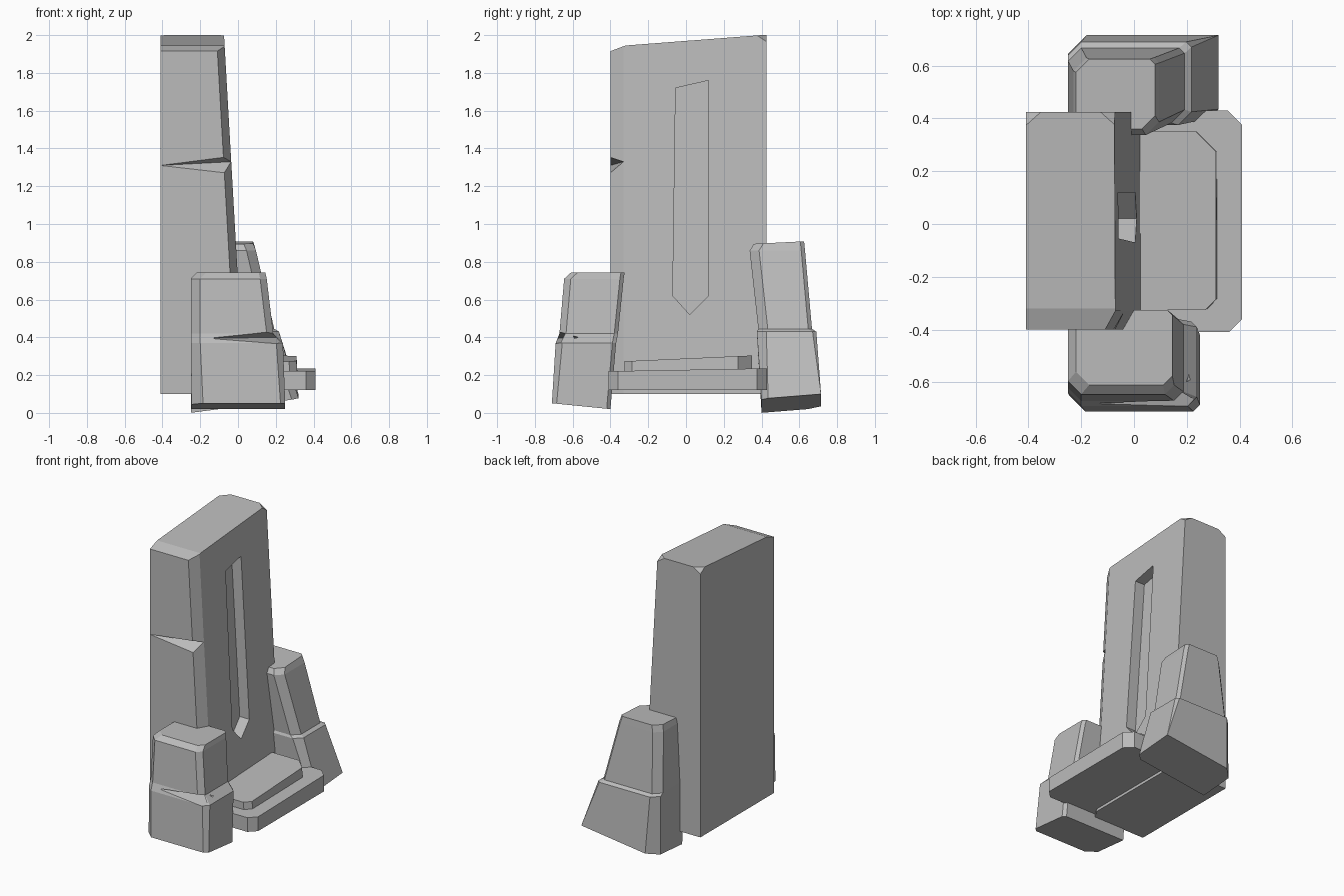
import bpy
import bmesh
from mathutils import Vector

cube = bpy.data.objects.get("Cube")
if cube:
    bpy.data.objects.remove(cube, do_unlink=True)

stone = bpy.data.materials.new("grey_stone")
stone.use_nodes = True
stone.diffuse_color = (0.5, 0.5, 0.5, 1)
for node in stone.node_tree.nodes:
    if node.type == "BSDF_PRINCIPLED":
        node.inputs["Base Color"].default_value = stone.diffuse_color
        node.inputs["Roughness"].default_value = 0.9


def ring(x0, x1, y0, y1, z, cuts=(0, 0, 0, 0), sx=0, sy=0):
    """Rectangle with cut corners (front -x, front +x, back +x, back -x) on a tilted plane."""
    a, b, c, d = cuts
    plan = [(x0, y0 + a), (x0 + a, y0), (x1 - b, y0), (x1, y0 + b),
            (x1, y1 - c), (x1 - c, y1), (x0 + d, y1), (x0, y1 - d)]
    return [(x, y, z + sx * x + sy * y) for x, y in plan]


def loft(rings):
    """Closed solid through a stack of rings."""
    bm = bmesh.new()
    loops = [[bm.verts.new(p) for p in r] for r in rings]
    n = len(loops[0])
    for low, high in zip(loops, loops[1:]):
        for i in range(n):
            j = (i + 1) % n
            bm.faces.new((low[i], low[j], high[j], high[i]))
    bm.faces.new(loops[0][::-1])
    bm.faces.new(loops[-1])
    bmesh.ops.remove_doubles(bm, verts=bm.verts[:], dist=0.0005)
    return bm


def slice_off(bm, point, normal):
    """Remove everything beyond a plane and close the cut."""
    geom = bm.verts[:] + bm.edges[:] + bm.faces[:]
    bmesh.ops.bisect_plane(bm, geom=geom, plane_co=point, plane_no=Vector(normal).normalized(),
                           clear_outer=True)
    bmesh.ops.holes_fill(bm, edges=[e for e in bm.edges if e.is_boundary], sides=0)


def finish(bm, name):
    bmesh.ops.recalc_face_normals(bm, faces=bm.faces[:])
    mesh = bpy.data.meshes.new(name)
    bm.to_mesh(mesh)
    bm.free()
    mesh.materials.append(stone)
    obj = bpy.data.objects.new(name, mesh)
    bpy.context.collection.objects.link(obj)
    return obj


def carve(obj, cutter_bm):
    cutter = finish(cutter_bm, "cutter")
    cutter.hide_render = True
    mod = obj.modifiers.new("carve", "BOOLEAN")
    mod.operation = "DIFFERENCE"
    mod.solver = "EXACT"
    mod.object = cutter
    bpy.context.view_layer.objects.active = obj
    bpy.ops.object.modifier_apply(modifier=mod.name)
    bpy.data.objects.remove(cutter, do_unlink=True)


def crack(tip, inner, upper, lower):
    """Wedge tapering to a tip, opening outwards from its inner point."""
    tip, inner, upper, lower = map(Vector, (tip, inner, upper, lower))
    bm = bmesh.new()
    for p in (tip, inner, upper + (upper - inner), lower + (lower - inner)):
        bm.verts.new(p)
    bmesh.ops.convex_hull(bm, input=bm.verts[:])
    return bm


def face_x(z):
    """Leaning front plane of the tall slab."""
    return 0.04 - 0.057 * z


# Tall slab: leaning face, sloped top, chamfered edges
bm = loft([ring(-0.41, face_x(z), -0.4, 0.425, z) for z in (0.1, 2.1)])
slice_off(bm, (0, 0.4, 2), (0, -0.055, 0.72))
slice_off(bm, (0, -0.32, 1.945), (0, -0.03, 0.08))
slice_off(bm, (face_x(1.33), -0.33, 1.33), (0.07, -0.04, 0.004))
slice_off(bm, (-0.355, 0.425, 2), (-1, 1, 1.57))
slice_off(bm, (-0.125, 0.425, 2), (1, 1, 1.57))
slab = finish(bm, "tall_slab")
carve(slab, crack((-0.411, -0.4, 1.31), (-0.03, -0.33, 1.33),
                  (-0.06, -0.4, 1.355), (-0.06, -0.4, 1.27)))

# Long pointed slot in the leaning face
slot = [(0.02, 0.52), (0.12, 0.62), (0.12, 1.76), (-0.055, 1.72), (-0.07, 0.62)]
carve(slab, loft([[(face_x(z) + dx, y, z) for y, z in slot] for dx in (-0.075, 0.05)]))

# Two low steps under the slot
corners = (0, 0.05, 0.055, 0)
finish(loft([ring(-0.05, 0.41, -0.41, 0.43, 0.12, corners),
             ring(-0.05, 0.41, -0.41, 0.43, 0.228, corners, sy=0.018)]), "lower_step")
corners = (0, 0.04, 0.075, 0)
finish(loft([ring(-0.03, 0.315, -0.325, 0.35, 0.2, corners),
             ring(-0.03, 0.31, -0.325, 0.35, 0.288, corners, sy=0.045)]), "upper_step")

# Front boulder with a crack
edge = (0.05, 0.035, 0.02, 0)
front = finish(loft([
    ring(-0.245, 0.25, -0.71, -0.4, -0.02, (0.06, 0.025, 0.02, 0), sy=-0.1),
    ring(-0.25, 0.238, -0.69, -0.37, 0.37, edge),
    ring(-0.25, 0.187, -0.67, -0.36, 0.42, edge),
    ring(-0.25, 0.152, -0.645, -0.33, 0.71, edge),
    ring(-0.22, 0.145, -0.61, -0.325, 0.742, edge)]), "front_boulder")
carve(front, crack((-0.14, -0.675, 0.395), (0.21, -0.57, 0.4),
                   (0.17, -0.67, 0.43), (0.23, -0.69, 0.365)))

# Back boulder: narrower upper block on a flared lower block
edge = (0, 0.05, 0.02, 0.05)
finish(loft([
    ring(-0.25, 0.32, 0.4, 0.715, 0.001, (0, 0.035, 0, 0.07), sx=0.13, sy=0.08),
    ring(-0.25, 0.217, 0.375, 0.69, 0.43, edge),
    ring(-0.25, 0.192, 0.383, 0.667, 0.445, edge),
    ring(-0.23, 0.095, 0.337, 0.63, 0.86, edge),
    ring(-0.22, 0.08, 0.36, 0.625, 0.877, edge, sy=0.05)]), "back_boulder")
